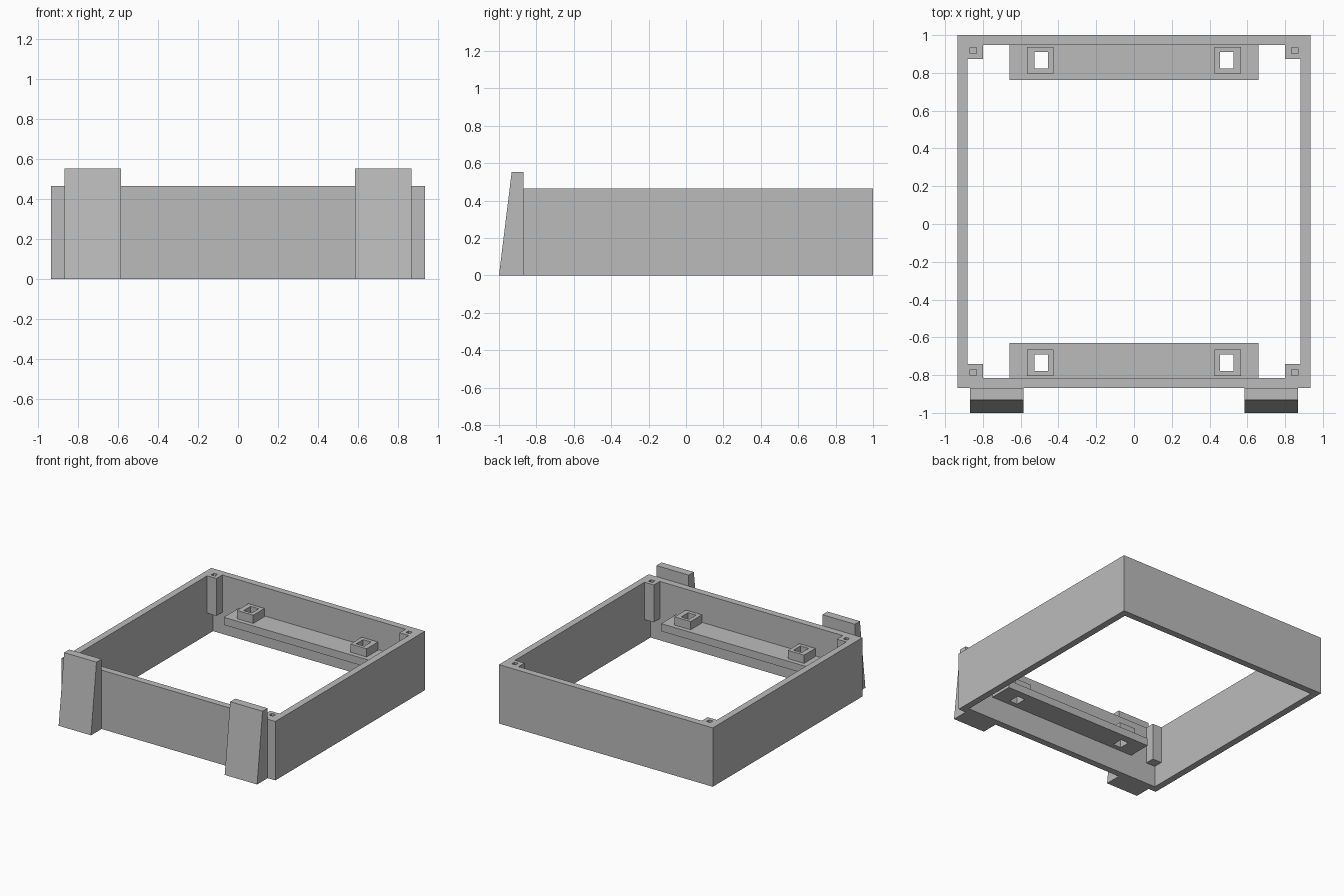
import bpy
import bmesh

if "Cube" in bpy.data.objects:
    bpy.data.objects.remove(bpy.data.objects["Cube"], do_unlink=True)

grey = bpy.data.materials.new("plain_grey")
grey.use_nodes = True
grey.diffuse_color = (0.5, 0.5, 0.5, 1)
grey.node_tree.nodes["Principled BSDF"].inputs["Base Color"].default_value = (0.5, 0.5, 0.5, 1)


def prism(name, profile, x0, x1):
    """Extrude a (y, z) profile from x0 to x1."""
    bm = bmesh.new()
    face = bm.faces.new([bm.verts.new((x0, y, z)) for y, z in profile])
    new = bmesh.ops.extrude_face_region(bm, geom=[face])["geom"]
    bmesh.ops.translate(bm, vec=(x1 - x0, 0, 0),
                        verts=[v for v in new if isinstance(v, bmesh.types.BMVert)])
    bmesh.ops.recalc_face_normals(bm, faces=bm.faces)
    mesh = bpy.data.meshes.new(name)
    bm.to_mesh(mesh)
    bm.free()
    mesh.materials.append(grey)
    obj = bpy.data.objects.new(name, mesh)
    bpy.context.collection.objects.link(obj)
    return obj


def box(name, x, y, z):
    profile = [(y[0], z[0]), (y[1], z[0]), (y[1], z[1]), (y[0], z[1])]
    return prism(name, profile, min(x), max(x))


def combine(target, tool, operation):
    """Apply a boolean and discard the tool."""
    mod = target.modifiers.new("join", 'BOOLEAN')
    mod.operation = operation
    mod.solver = 'EXACT'
    mod.object = tool
    bpy.context.view_layer.objects.active = target
    bpy.ops.object.modifier_apply(modifier=mod.name)
    bpy.data.objects.remove(tool, do_unlink=True)


HEIGHT = 0.465
FRONT, BACK = -0.868, 1.0
WALL = 0.053
SIDE = 0.934

# Open rectangular frame
frame = box("frame", (-SIDE, SIDE), (FRONT, BACK), (0, HEIGHT))
combine(frame, box("opening", (WALL - SIDE, SIDE - WALL),
                   (FRONT + WALL, BACK - WALL), (-0.1, 0.6)), 'DIFFERENCE')

# Corner screw posts with blind square holes
for sx in (-1, 1):
    for edge, inward in ((FRONT, 1), (BACK, -1)):
        ys = sorted((edge + inward * 0.03, edge + inward * 0.127))
        combine(frame, box("post", (sx * 0.8, sx * 0.9), ys, (0.17, HEIGHT)), 'UNION')
for sx in (-1, 1):
    for edge, inward in ((FRONT, 1), (BACK, -1)):
        ys = sorted((edge + inward * 0.065, edge + inward * 0.097))
        combine(frame, box("screw_hole", (sx * 0.834, sx * 0.868), ys, (0.26, 0.6)), 'DIFFERENCE')

# Inner ledges, each with two raised sockets pierced right through
for name, edge, inward in (("front_ledge", FRONT, 1), ("rear_ledge", BACK, -1)):
    def span(a, b):
        return sorted((edge + inward * a, edge + inward * b))
    ledge = box(name, (-0.658, 0.658), span(WALL, 0.238), (0.18, 0.24))
    for sx in (-1, 1):
        combine(ledge, box("socket", (sx * 0.425, sx * 0.566), span(0.062, 0.203),
                           (0.21, 0.305)), 'UNION')
        combine(ledge, box("socket_hole", (sx * 0.456, sx * 0.526), span(0.09, 0.177),
                           (0.1, 0.4)), 'DIFFERENCE')

# Sloped front brackets
bracket = [(-1, 0), (FRONT, 0), (FRONT, 0.552), (-0.932, 0.552)]
prism("right_bracket", bracket, -0.867, -0.584)
prism("left_bracket", bracket, 0.584, 0.867)
